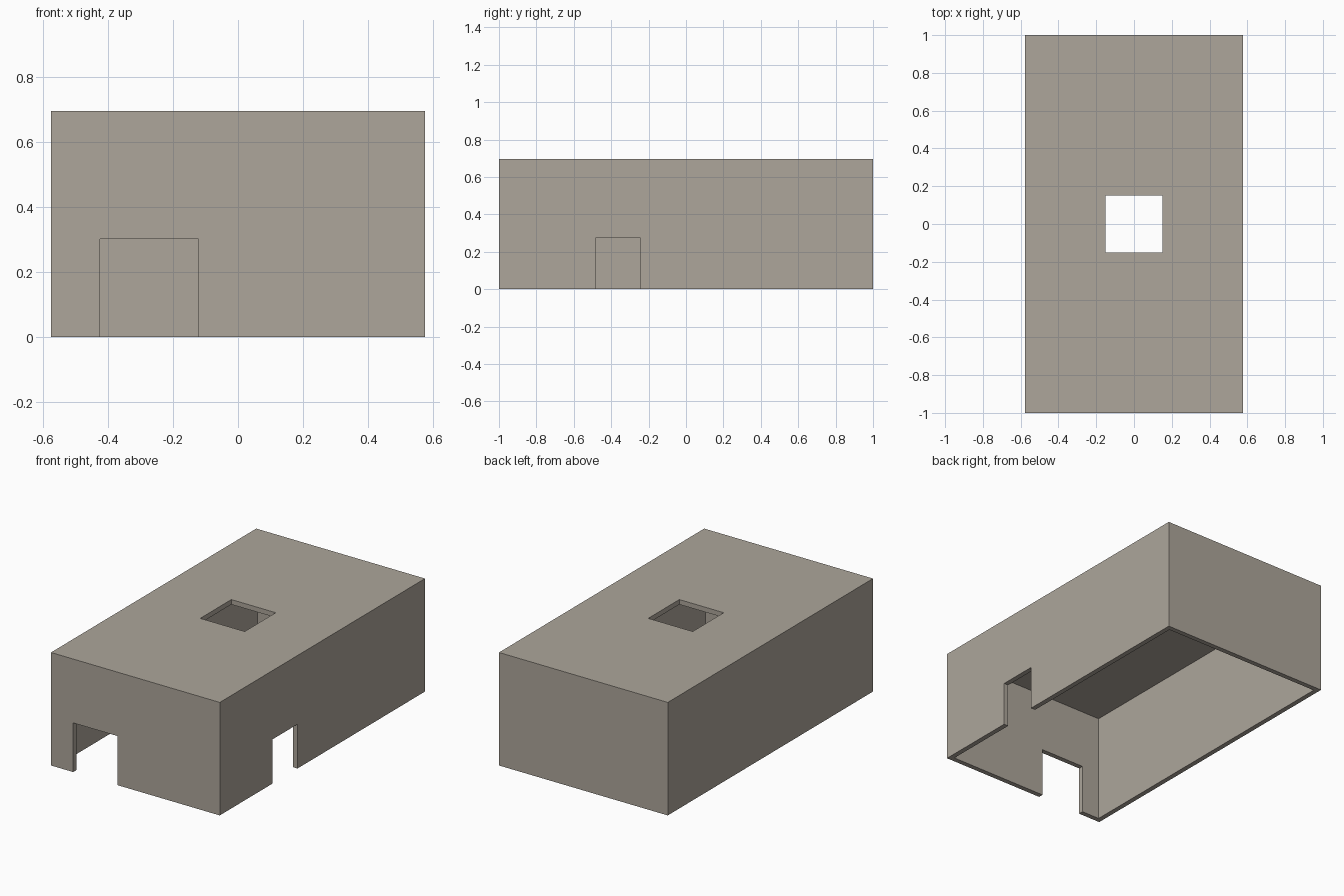
import bpy
from mathutils import Vector

cube = bpy.data.objects.get("Cube")
if cube:
    bpy.data.objects.remove(cube, do_unlink=True)

UNIT = 2 / 66                 # one wall thickness
WIDTH, LENGTH, HEIGHT = 38, 66, 23
WALL = 1

stone = bpy.data.materials.new("warm grey")
stone.use_nodes = True
colour = (0.418, 0.381, 0.328, 1)
stone.diffuse_color = colour
stone.node_tree.nodes["Principled BSDF"].inputs["Base Color"].default_value = colour


def box(name, low, high):
    """Box between two corners, given in wall thicknesses."""
    low, high = Vector(low) * UNIT, Vector(high) * UNIT
    bpy.ops.mesh.primitive_cube_add(size=1, location=(low + high) / 2)
    obj = bpy.context.object
    obj.name = name
    obj.scale = high - low
    bpy.ops.object.transform_apply(location=True, rotation=False, scale=True)
    obj.data.materials.append(stone)
    return obj


def cut(target, name, low, high):
    """Subtract a box from the target."""
    cutter = box(name, low, high)
    cutter.hide_render = True
    mod = target.modifiers.new(name, "BOOLEAN")
    mod.operation = "DIFFERENCE"
    mod.solver = "EXACT"
    mod.object = cutter
    bpy.context.view_layer.objects.active = target
    bpy.ops.object.modifier_apply(modifier=mod.name)
    bpy.data.objects.remove(cutter, do_unlink=True)


# Outer block, open underneath
x, y = WIDTH / 2, LENGTH / 2
shell = box("building_shell", (-x, -y, 0), (x, y, HEIGHT))
cut(shell, "interior", (WALL - x, WALL - y, -2), (x - WALL, y - WALL, HEIGHT - WALL))

# Openings: front doorway, side doorway, square roof hatch
cut(shell, "front_doorway", (-14, -y - 2, -2), (-4, 3 - y, 10))
cut(shell, "side_doorway", (x - 3, -16, -2), (x + 2, -8, 9))
cut(shell, "roof_hatch", (-5, -5, HEIGHT - 3), (5, 5, HEIGHT + 2))
